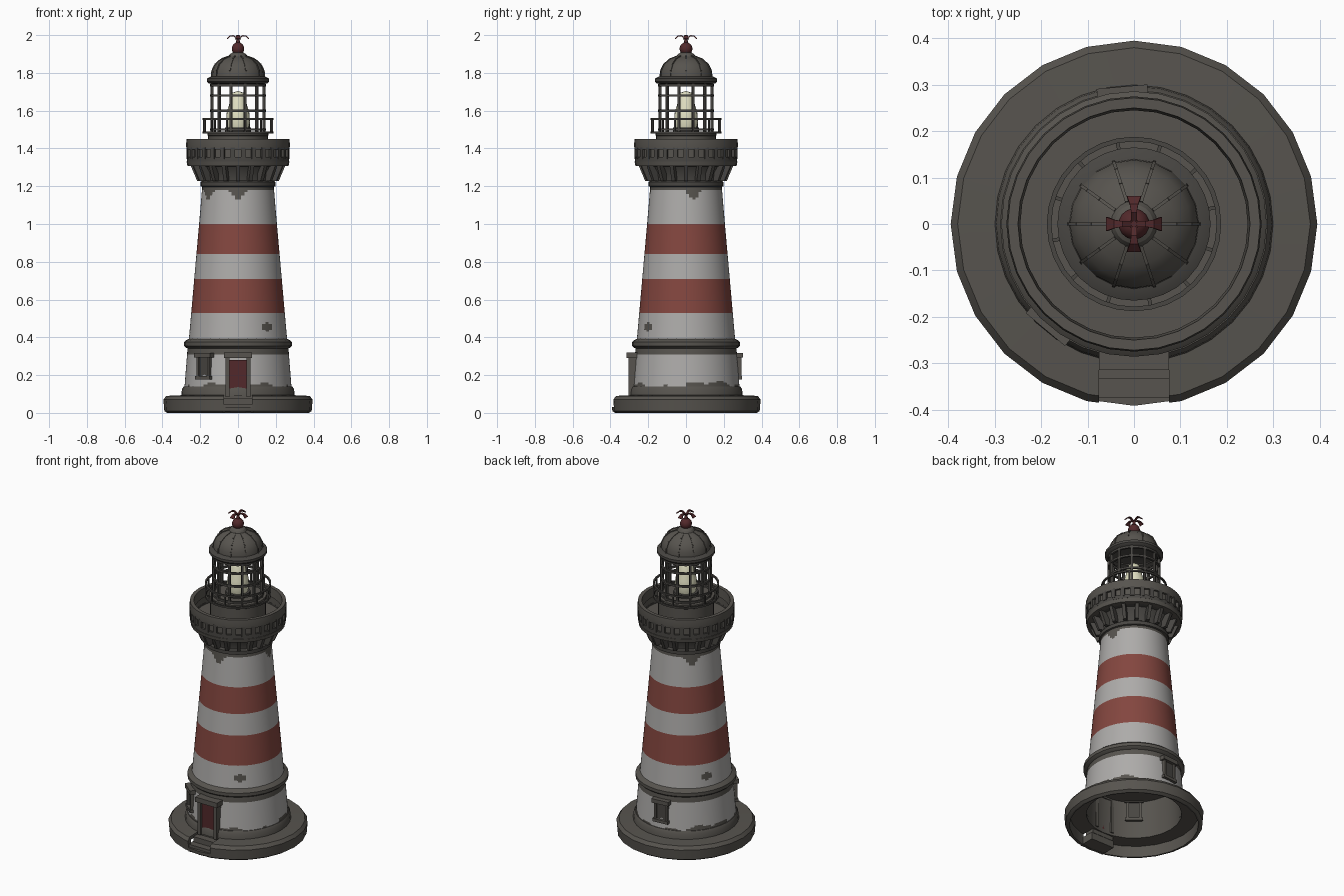
import bpy, bmesh, math
from math import sin, cos, pi, radians, exp
from mathutils import Matrix, Vector

if "Cube" in bpy.data.objects:
    bpy.data.objects.remove(bpy.data.objects["Cube"])


def material(name, r, g, b):
    m = bpy.data.materials.new(name)
    m.use_nodes = True
    m.diffuse_color = (r, g, b, 1)
    m.node_tree.nodes["Principled BSDF"].inputs["Base Color"].default_value = (r, g, b, 1)
    return m


STONE = material("weathered stone", .095, .088, .077)
IRON = material("dark iron", .065, .061, .055)
WHITE = material("white paint", .42, .41, .40)
RED = material("faded red paint", .23, .062, .05)
MAROON = material("maroon", .085, .022, .024)
GLOW = material("lamp cream", .75, .74, .54)


def finish(bm, name, mats, smooth=None):
    bmesh.ops.recalc_face_normals(bm, faces=bm.faces)
    me = bpy.data.meshes.new(name)
    bm.to_mesh(me)
    bm.free()
    for m in mats:
        me.materials.append(m)
    ob = bpy.data.objects.new(name, me)
    bpy.context.collection.objects.link(ob)
    if smooth:
        bpy.ops.object.select_all(action='DESELECT')
        ob.select_set(True)
        bpy.context.view_layer.objects.active = ob
        bpy.ops.object.shade_smooth_by_angle(angle=radians(smooth))
    return ob


def lathe_mesh(profile, n, closed=False):
    """Revolve (radius, z) points about the z axis."""
    bm = bmesh.new()
    rings = [[bm.verts.new((r * cos(2 * pi * i / n), r * sin(2 * pi * i / n), z))
              for i in range(n)] for r, z in profile]
    pairs = list(zip(rings, rings[1:])) + ([(rings[-1], rings[0])] if closed else [])
    for a, b in pairs:
        for i in range(n):
            j = (i + 1) % n
            bm.faces.new((a[i], a[j], b[j], b[i]))
    bmesh.ops.remove_doubles(bm, verts=bm.verts, dist=1e-5)
    return bm


def lathe(name, profile, mat, n=32, closed=False, smooth=35):
    return finish(lathe_mesh(profile, n, closed), name, [mat], smooth)


def hoop(name, r, z, t, mat, h=None, n=32):
    h = h or t
    return lathe(name, [(r - t, z - h), (r + t, z - h), (r + t, z + h), (r - t, z + h)],
                 mat, n, True)


def add_box(bm, size, place, angle=0):
    """Box placed in a frame whose +x points outward at the given angle."""
    mtx = Matrix.Rotation(angle, 4, 'Z') @ Matrix.Translation(place)
    return bmesh.ops.create_cube(bm, size=1, matrix=mtx @ Matrix.Diagonal((*size, 1)))["verts"]


def boxes(name, items, mat, angles=(0,)):
    bm = bmesh.new()
    for a in angles:
        for size, place in items:
            add_box(bm, size, place, a)
    return finish(bm, name, [mat])


def around(n, start=0):
    return [start + 2 * pi * i / n for i in range(n)]


FRONT = -pi / 2

# Plinth: hollow ring with a notch for the steps
plinth = lathe("plinth", [(.375, 0), (.39, .01), (.395, .07), (.38, .09), (.27, .095),
                          (.27, .07), (.365, .07), (.365, 0)], STONE, 24, True, 25)
cutter = boxes("step_cutter", [((.2, .15, .2), (.39, 0, .13))], STONE, [FRONT])
cutter.hide_render = True
cutter.hide_viewport = True
cut = plinth.modifiers.new("step_notch", 'BOOLEAN')
cut.operation, cut.object, cut.solver = 'DIFFERENCE', cutter, 'EXACT'
boxes("entrance_steps", [((.1, .16, .045), (.325, 0, .025)), ((.06, .15, .035), (.303, 0, .062))],
      STONE, [FRONT])

# Tower wall with painted bands and worn edges
OUTLINE = [(.29, .09), (.283, .14), (.268, .33), (.26, .39), (.206, 1.0), (.189, 1.2)]


def wall_radius(z):
    for (r0, z0), (r1, z1) in zip(OUTLINE, OUTLINE[1:]):
        if z <= z1:
            return r0 + (r1 - r0) * (z - z0) / (z1 - z0)
    return OUTLINE[-1][0]


def turn(a, b):
    return (a - radians(b) + pi) % (2 * pi) - pi


def paint(a, z):
    foot = .15 + .012 * sin(3 * a) + .008 * sin(11 * a)
    head = 1.18 - sum(.055 * exp(-(turn(a, b) / .16) ** 2) for b in (-90, 12, 135, 215))
    if z < foot or z > head or .31 < z < .39:
        return 0
    for b in (-53, 152):
        if (turn(a, b) / .12) ** 2 + ((z - .455) / .026) ** 2 < 1:
            return 0
    return 2 if .53 < z < .71 or .84 < z < 1.0 else 1


levels = [.09 + .01 * i for i in range(112)]
bm = lathe_mesh([(wall_radius(z), z) for z in levels], 72)
for f in bm.faces:
    c = f.calc_center_median()
    f.material_index = paint(math.atan2(c.y, c.x), c.z)
finish(bm, "tower_wall", [STONE, WHITE, RED], 35)
lathe("tower_lining", [(.272, .07), (.262, .3), (0, .3)], STONE)
lathe("tower_foot", [(.283, .09), (.3, .09), (.297, .125), (.288, .14), (.28, .14)], STONE)
lathe("string_course", [(.262, .34), (.275, .345), (.286, .355), (.286, .375), (.274, .385),
                        (.255, .395)], STONE)

# Door and windows
boxes("door", [((.02, .09, .19), (.28, 0, .185))], MAROON, [FRONT])
boxes("door_frame", [((.05, .02, .21), (.28, .056, .19)), ((.05, .02, .21), (.28, -.056, .19)),
                     ((.06, .15, .03), (.285, 0, .305))], STONE, [FRONT])
windows = [radians(-130), radians(95)]
boxes("window_panes", [((.02, .06, .1), (.268, 0, .245))], IRON, windows)
boxes("window_frames", [((.04, .014, .11), (.27, .036, .24)), ((.04, .014, .11), (.27, -.036, .24)),
                        ((.05, .11, .025), (.272, 0, .305)), ((.045, .1, .018), (.272, 0, .185))],
      STONE, windows)

# Gallery: corbels, deck and pierced parapet
lathe("corbel_ring", [(.185, 1.195), (.199, 1.2), (.199, 1.222), (.188, 1.23), (.192, 1.27),
                      (.215, 1.305), (.25, 1.31)], IRON)
bm = bmesh.new()
for a in around(20):
    for v in add_box(bm, (.06, .02, .085), (.222, 0, 1.27), a):
        if v.co.z < 1.27:
            v.co -= Vector((cos(a), sin(a), 0)) * .036
finish(bm, "corbel_brackets", [IRON])
lathe("gallery_deck", [(.15, 1.345), (.25, 1.345), (.25, 1.4), (.26, 1.4), (.26, 1.335),
                       (.272, 1.33), (.268, 1.308), (.2, 1.308)], STONE)
hoop("parapet_base", .26, 1.343, .011, IRON, .012)
boxes("parapet_piers", [((.02, .024, .06), (.263, 0, 1.375))], IRON, around(30))
lathe("parapet_cap", [(.245, 1.395), (.273, 1.395), (.275, 1.42), (.272, 1.45), (.25, 1.45)],
      STONE, 32, True)

# Lantern room
lathe("lantern_base", [(.158, 1.345), (.158, 1.465), (.162, 1.47), (.162, 1.49), (0, 1.49)], STONE)
for i, z in enumerate((1.485, 1.555)):
    hoop("lantern_rail_%d" % i, .183, z, .005, IRON)
boxes("rail_posts", [((.008, .008, .08), (.183, 0, 1.52)), ((.03, .008, .008), (.17, 0, 1.485))],
      IRON, around(12, .2))
boxes("lantern_posts", [((.014, .012, .27), (.142, 0, 1.615))], IRON, around(12, pi / 12))
for i, z in enumerate((1.5, 1.6, 1.68, 1.735)):
    hoop("glazing_bar_%d" % i, .142, z, .006, IRON)

# Lamp
lathe("lamp", [(0, 1.5), (.055, 1.505), (.064, 1.54), (.06, 1.59), (.047, 1.63), (.042, 1.67),
               (.028, 1.695), (0, 1.705)], GLOW, 20, smooth=60)
lathe("lamp_stand", [(.045, 1.485), (.07, 1.49), (.07, 1.51), (0, 1.515)], IRON, 20)

# Dome with ribs
lathe("dome_cornice", [(.13, 1.74), (.155, 1.745), (.165, 1.755), (.165, 1.77), (.14, 1.782),
                       (0, 1.785)], IRON)
DOME = [(.14, 1.775), (.138, 1.81), (.122, 1.845), (.09, 1.873), (.05, 1.888), (.042, 1.9),
        (.025, 1.91), (0, 1.91)]
lathe("dome", DOME, STONE, 20, smooth=25)
bm = bmesh.new()
for a in around(10):
    for (r0, z0), (r1, z1) in zip(DOME[:4], DOME[1:5]):
        d = Vector((r1 - r0, 0, z1 - z0))
        mtx = (Matrix.Rotation(a, 4, 'Z') @ Matrix.Translation(((r0 + r1) / 2, 0, (z0 + z1) / 2))
               @ d.to_track_quat('Z', 'Y').to_matrix().to_4x4()
               @ Matrix.Diagonal((.007, .007, d.length, 1)))
        bmesh.ops.create_cube(bm, size=1, matrix=mtx)
finish(bm, "dome_ribs", [STONE])

# Finial: ball, stem and four drooping flared arms
bm = bmesh.new()
bmesh.ops.create_uvsphere(bm, u_segments=14, v_segments=9, radius=.034,
                          matrix=Matrix.Translation((0, 0, 1.928)))
bmesh.ops.create_cone(bm, segments=8, radius1=.012, radius2=.007, depth=.04, cap_ends=True,
                      matrix=Matrix.Translation((0, 0, 1.97)))
finish(bm, "finial_ball", [MAROON], 50)
bm = bmesh.new()
for a in around(4):
    spin = Matrix.Rotation(a, 3, 'Z')
    rows = [[bm.verts.new(spin @ Vector((x, s * w, z))) for s in (-1, 1)]
            for x, z, w in ((0, 1.98, .006), (.025, 1.997, .006), (.042, 1.995, .009),
                            (.058, 1.98, .015))]
    for p, q in zip(rows, rows[1:]):
        bm.faces.new((p[0], q[0], q[1], p[1]))
arms = finish(bm, "finial_arms", [MAROON])
thick = arms.modifiers.new("thickness", 'SOLIDIFY')
thick.thickness, thick.offset = .006, 0
